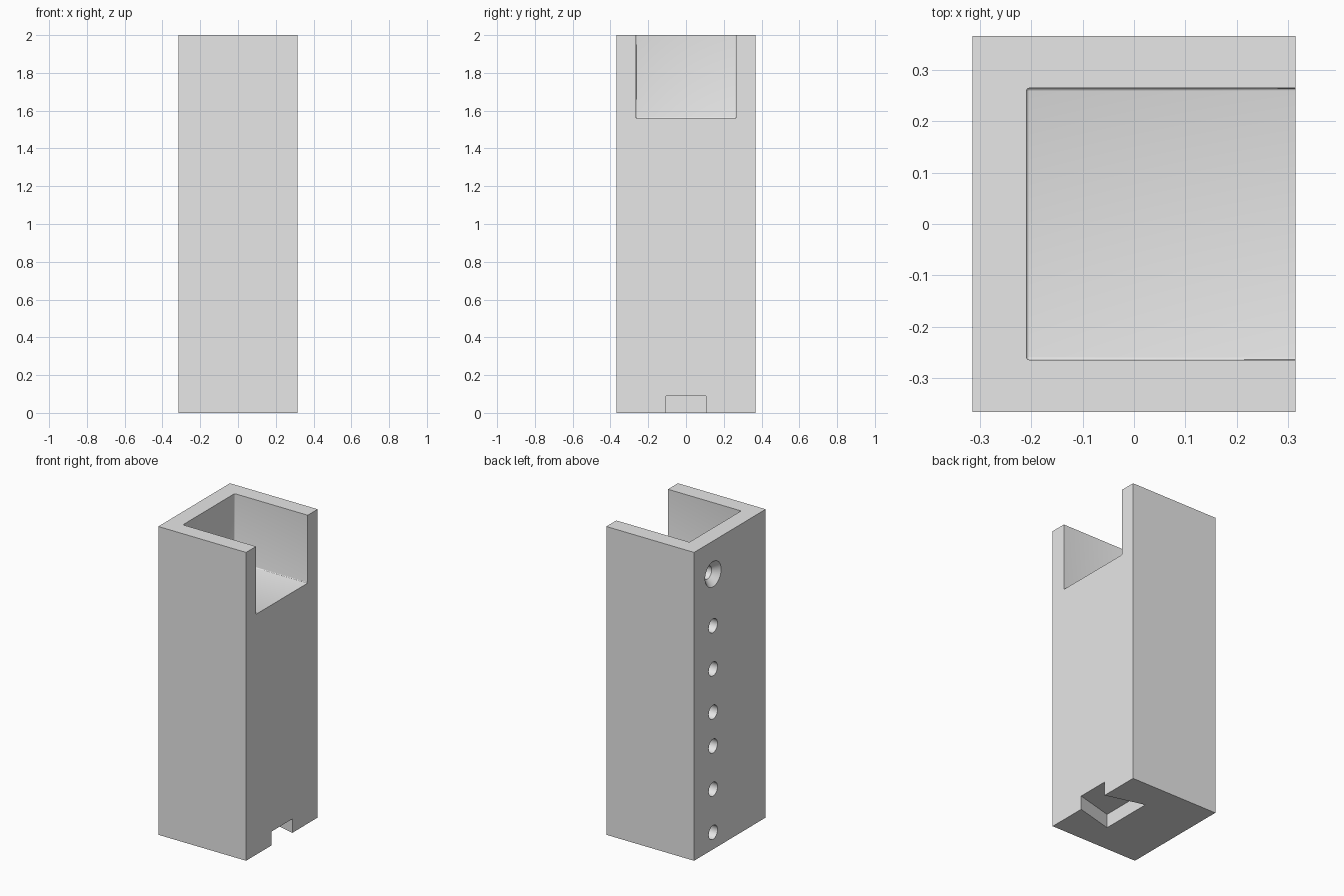
import bpy
import bmesh
from math import radians
from mathutils import Matrix, Vector

if "Cube" in bpy.data.objects:
    bpy.data.objects.remove(bpy.data.objects["Cube"], do_unlink=True)

HALF_X, HALF_Y, HEIGHT = 0.315, 0.367, 2.0
HOLE_Y, HOLE_R = 0.172, 0.045

grey = bpy.data.materials.new("light_grey")
grey.use_nodes = True
grey.diffuse_color = (0.8, 0.8, 0.8, 1)
grey.node_tree.nodes["Principled BSDF"].inputs["Base Color"].default_value = (0.8, 0.8, 0.8, 1)


def to_object(name, bm):
    bmesh.ops.recalc_face_normals(bm, faces=bm.faces)
    mesh = bpy.data.meshes.new(name)
    bm.to_mesh(mesh)
    bm.free()
    mesh.materials.append(grey)
    obj = bpy.data.objects.new(name, mesh)
    bpy.context.scene.collection.objects.link(obj)
    return obj


def box(name, low, high, round_edges=0):
    low, high = Vector(low), Vector(high)
    bm = bmesh.new()
    bmesh.ops.create_cube(bm, size=1)
    for v in bm.verts:
        v.co = (low + high) / 2 + v.co * (high - low)
    if round_edges:
        bmesh.ops.bevel(bm, geom=bm.edges[:], offset=round_edges, segments=3,
                        profile=0.5, affect='EDGES')
    return to_object(name, bm)


def prism(name, outline, z0, z1):
    bm = bmesh.new()
    face = bm.faces.new([bm.verts.new((x, y, z0)) for x, y in outline])
    top = bmesh.ops.extrude_face_region(bm, geom=[face])["geom"]
    verts = [g for g in top if isinstance(g, bmesh.types.BMVert)]
    bmesh.ops.translate(bm, verts=verts, vec=(0, 0, z1 - z0))
    return to_object(name, bm)


def drill(name, z, profile):
    """Round cutter lathed along x from (depth, radius) pairs on the -x wall."""
    bm = bmesh.new()
    pts = [(profile[0][0], 0)] + profile + [(profile[-1][0], 0)]
    verts = [bm.verts.new((d - HALF_X, HOLE_Y + r, z)) for d, r in pts]
    edges = [bm.edges.new(pair) for pair in zip(verts, verts[1:])]
    bmesh.ops.spin(bm, geom=verts + edges, cent=(0, HOLE_Y, z), axis=(1, 0, 0),
                   angle=radians(360), steps=32)
    bmesh.ops.remove_doubles(bm, verts=bm.verts, dist=0.0005)
    return to_object(name, bm)


# Solid block
body = box("holder_body", (-HALF_X, -HALF_Y, 0), (HALF_X, HALF_Y, HEIGHT))

# Top pocket, open upward and to the left side
cutters = [box("pocket_cutter", (-0.21, -0.265, 1.56), (0.6, 0.265, 2.3), 0.006)]

# Dovetail slot under the base, wider toward the inside
flare = 0.267
mouth, inner, outer = 0.107, 0.06, 0.4
wide = mouth + flare * (HALF_X - inner)
narrow = mouth - flare * (outer - HALF_X)
cutters.append(prism("dovetail_cutter", [(inner, -wide), (outer, -narrow),
                                         (outer, narrow), (inner, wide)], -0.1, 0.09))

# Row of blind holes, the top one countersunk
for z in (0.11, 0.39, 0.67, 0.89, 1.17, 1.45):
    cutters.append(drill("hole_cutter", z, [(-0.05, HOLE_R), (0.095, HOLE_R)]))
cutters.append(drill("countersink_cutter", 1.785,
                     [(-0.02, 0.1), (0.0, 0.082), (0.04, 0.042), (0.095, 0.042)]))

# Cut everything out and discard the cutters
bpy.ops.object.select_all(action='DESELECT')
bpy.context.view_layer.objects.active = body
body.select_set(True)
for cutter in cutters:
    cutter.hide_render = True
    mod = body.modifiers.new(cutter.name, 'BOOLEAN')
    mod.operation = 'DIFFERENCE'
    mod.solver = 'EXACT'
    mod.object = cutter
    bpy.ops.object.modifier_apply(modifier=mod.name)
    bpy.data.objects.remove(cutter, do_unlink=True)

bpy.ops.object.shade_smooth_by_angle(angle=radians(30))
